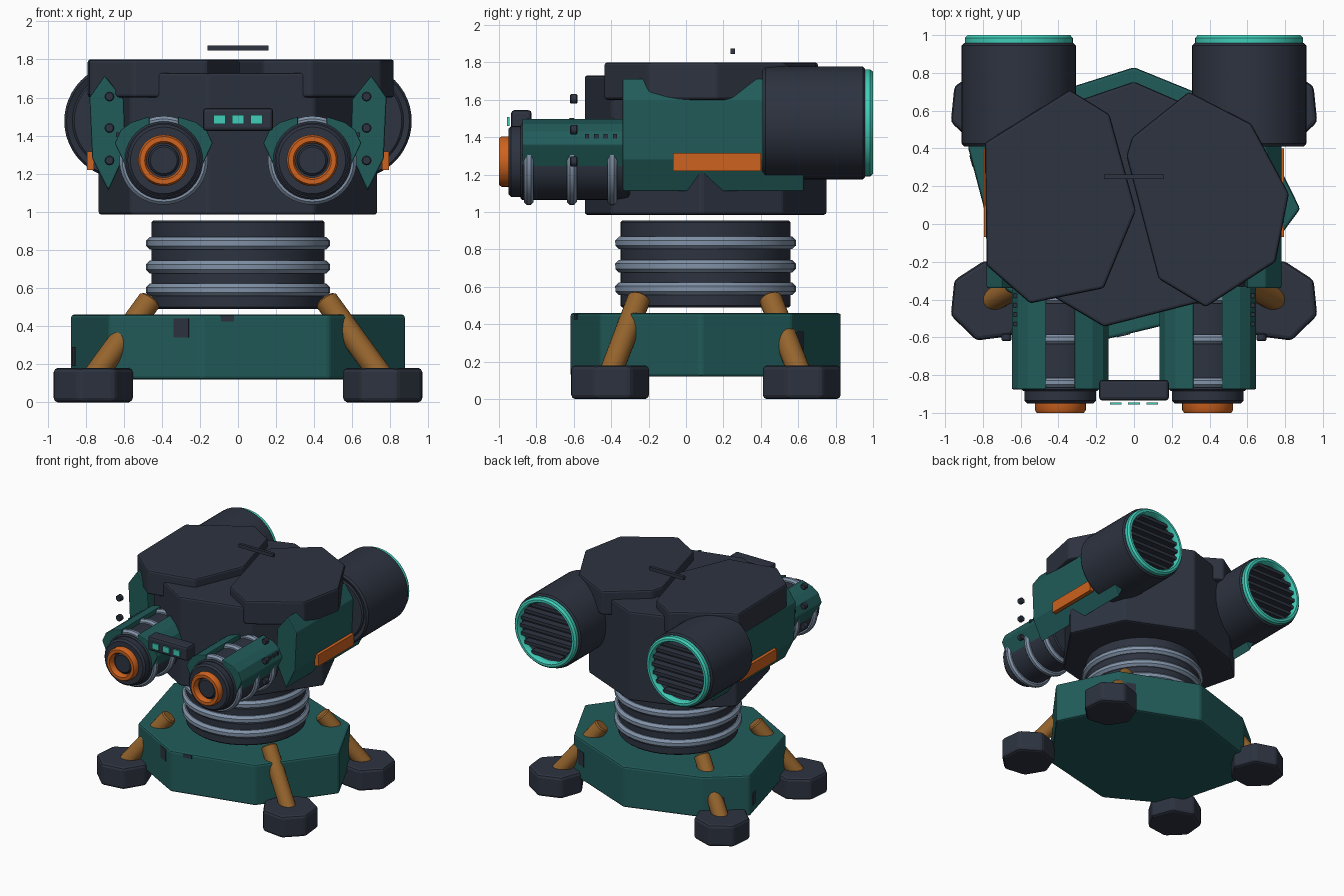
import bpy, bmesh, math
from mathutils import Vector, Matrix

if "Cube" in bpy.data.objects:
    bpy.data.objects.remove(bpy.data.objects["Cube"], do_unlink=True)


def material(name, rgb):
    m = bpy.data.materials.new(name)
    m.use_nodes = True
    m.diffuse_color = (*rgb, 1)
    m.node_tree.nodes["Principled BSDF"].inputs["Base Color"].default_value = (*rgb, 1)
    return m


SLATE = material("dark slate", (.026, .033, .051))
GREEN = material("deep teal green", (.015, .107, .102))
ORANGE = material("orange", (.61, .122, .013))
BROWN = material("bronze", (.30, .127, .026))
STEEL = material("blue steel", (.22, .287, .39))
CYAN = material("bright cyan", (.051, .61, .485))


def finish(name, bm, mat, bevel=0, smooth=False):
    bmesh.ops.remove_doubles(bm, verts=bm.verts, dist=1e-5)
    bmesh.ops.recalc_face_normals(bm, faces=bm.faces)
    me = bpy.data.meshes.new(name)
    bm.to_mesh(me)
    bm.free()
    me.materials.append(mat)
    ob = bpy.data.objects.new(name, me)
    bpy.context.collection.objects.link(ob)
    if bevel:
        mod = ob.modifiers.new("edge bevel", 'BEVEL')
        mod.width, mod.segments = bevel, 2
    if smooth:
        bpy.ops.object.select_all(action='DESELECT')
        ob.select_set(True)
        bpy.context.view_layer.objects.active = ob
        bpy.ops.object.shade_smooth_by_angle(angle=math.radians(35))
    return ob


def prism(name, pts, lo, hi, mat, axis='z', bevel=.01):
    """Extrude an outline along z (x, y points) or along y (x, z points)."""
    bm = bmesh.new()
    place = (lambda p, h: (p[0], p[1], h)) if axis == 'z' else (lambda p, h: (p[0], h, p[1]))
    a = [bm.verts.new(place(p, lo)) for p in pts]
    b = [bm.verts.new(place(p, hi)) for p in pts]
    bm.faces.new(a)
    bm.faces.new(b)
    for i in range(len(pts)):
        j = (i + 1) % len(pts)
        bm.faces.new((a[i], a[j], b[j], b[i]))
    return finish(name, bm, mat, bevel)


def box(name, centre, size, mat, bevel=0, turn=0):
    bm = bmesh.new()
    m = Matrix.Translation(centre) @ Matrix.Rotation(turn, 4, 'Z') @ Matrix.Diagonal((*size, 1))
    bmesh.ops.create_cube(bm, size=1, matrix=m)
    return finish(name, bm, mat, bevel)


def lathe(name, profile, centre, mat, direction=(0, 0, 1), n=40):
    """Spin a closed (radius, height) profile about an axis."""
    bm = bmesh.new()
    m = Matrix.Translation(centre) @ Vector(direction).to_track_quat('Z', 'Y').to_matrix().to_4x4()
    rows = [[bm.verts.new(m @ Vector((r * math.cos(2 * math.pi * k / n),
                                      r * math.sin(2 * math.pi * k / n), h)))
             for k in range(n)] for r, h in profile]
    for a, b in zip(rows, rows[1:] + rows[:1]):
        for k in range(n):
            j = (k + 1) % n
            bm.faces.new((a[k], a[j], b[j], b[k]))
    bmesh.ops.remove_doubles(bm, verts=bm.verts, dist=1e-5)
    bmesh.ops.dissolve_degenerate(bm, edges=bm.edges, dist=1e-6)
    return finish(name, bm, mat, smooth=True)


def drum(name, r, lo, hi, centre, mat, direction=(0, 0, 1), c=.01, n=40):
    prof = [(0, lo), (r - c, lo), (r, lo + c), (r, hi - c), (r - c, hi), (0, hi)]
    bm = bmesh.new()
    m = Matrix.Translation(centre) @ Vector(direction).to_track_quat('Z', 'Y').to_matrix().to_4x4()
    rows = [[bm.verts.new(m @ Vector((q * math.cos(2 * math.pi * k / n),
                                      q * math.sin(2 * math.pi * k / n), h)))
             for k in range(n)] for q, h in prof[1:-1]]
    bm.faces.new(rows[0])
    bm.faces.new(rows[-1])
    for a, b in zip(rows, rows[1:]):
        for k in range(n):
            j = (k + 1) % n
            bm.faces.new((a[k], a[j], b[j], b[k]))
    return finish(name, bm, mat, smooth=True)


def hoop(name, major, minor, centre, mat, direction=(0, 0, 1)):
    prof = [(major + minor * math.cos(i * math.pi / 4 + .39),
             minor * math.sin(i * math.pi / 4 + .39)) for i in range(8)]
    return lathe(name, prof, centre, mat, direction)


FRONT, BACK = (0, -1, 0), (0, 1, 0)

# Base slab and a few worn patches on its rim
outline = [(.88, .08), (.64, .57), (0, .83), (-.6, .64), (-.88, .41),
           (-.68, -.35), (-.19, -.62), (.48, -.46)]
prism("base", outline, .12, .46, GREEN, bevel=.015)
for edge, t, z, w, h in [(5, .78, .39, .09, .1), (1, .15, .3, .08, .12),
                         (6, .2, .44, .07, .03), (3, .4, .22, .05, .14), (4, .1, .24, .06, .1)]:
    a, b = Vector(outline[edge]), Vector(outline[(edge + 1) % 8])
    p, d = a.lerp(b, t), b - a
    box("worn_patch", (p.x, p.y, z), (w, .008, h), SLATE, turn=math.atan2(d.y, d.x))

# Four feet with slanted struts
for s in (-1, 1):
    for y, top_y in ((-.41, -.25), (.615, .45)):
        foot = [(s * (-.765 - .218 * math.cos(i * math.tau / 7 - .35)) * -1 * -1,
                 y - .218 * math.sin(i * math.tau / 7 - .35) * -1) for i in range(7)]
        prism("foot", foot, 0, .18, SLATE, bevel=.022)
        low, high = Vector((s * .765, y, .12)), Vector((s * .46, top_y, .54))
        drum("strut", .062, 0, (high - low).length, low, BROWN, high - low, n=20)

# Ribbed neck
drum("neck", .455, .49, .955, (0, .105, 0), SLATE)
for z in (.59, .71, .835):
    hoop("neck_ring", .45, .036, (0, .105, z), STEEL)

# Turret body
body = [(x * .835, .105 + (y - .105) * .895) for x, y in outline]
prism("body", body, .985, 1.73, SLATE, bevel=.015)

# Two roof plates and the bar above them
left_plate = [(-.79, .43), (-.34, .71), (-.13, .58), (.01, .07),
              (-.16, -.34), (-.55, -.42), (-.78, -.22)]
right_plate = [(.29, .70), (.62, .53), (.82, .16), (.75, -.2),
               (.38, -.44), (.13, -.29), (-.04, .36), (-.01, .46)]
prism("right_roof_plate", left_plate, 1.60, 1.80, SLATE, bevel=.015)
prism("left_roof_plate", right_plate, 1.60, 1.80, SLATE, bevel=.015)
box("antenna_bar", (0, .25, 1.86), (.32, .025, .028), SLATE)

for s in (-1, 1):
    # Side armour, its stripe and the rivets standing off its front
    armour = [(.70, 1.715), (.60, 1.59), (.59, 1.31), (.68, 1.11), (.765, 1.28), (.78, 1.60)]
    prism("side_armour", [(s * x, z) for x, z in armour], -.34, .63, GREEN, 'y', .008)
    box("side_stripe", (s * .775, .165, 1.268), (.036, .47, .095), ORANGE)
    for z in (1.605, 1.44, 1.27):
        drum("rivet", .026, -.02, .02, (s * .675, -.6, z), SLATE, FRONT, .006, 12)

    # Rear thruster with glowing rim and slats
    hub = (s * .61, 0, 1.477)
    lathe("thruster_shell", [(.29, .41), (.302, .425), (.302, .945), (.29, .957),
                             (.245, .957), (.245, .43)], hub, SLATE, BACK, 48)
    drum("thruster_core", .26, .41, .9, hub, SLATE, BACK)
    lathe("thruster_rim", [(.243, .95), (.286, .95), (.286, .985), (.272, 1),
                           (.253, 1), (.243, .985)], hub, CYAN, BACK, 48)
    for i in range(-3, 4):
        z = i * .066
        w = 2 * math.sqrt(.24 ** 2 - z * z)
        box("thruster_slat", (s * .61, .95, 1.477 + z), (w, .06, .026), SLATE)

    # Gun barrel with rings and muzzle
    axis = (s * .39, 0, 1.27)
    drum("barrel", .205, .3, .885, axis, SLATE, FRONT)
    drum("muzzle", .19, .87, .95, axis, SLATE, FRONT, .015)
    lathe("muzzle_ring", [(.09, .94), (.135, .94), (.135, .985), (.125, 1),
                          (.1, 1), (.09, .985)], axis, ORANGE, FRONT)
    drum("bore", .08, .93, .97, axis, SLATE, FRONT)
    for y in (.395, .61, .84):
        hoop("barrel_ring", .207, .028, (axis[0], -y, axis[2]), STEEL, FRONT)

    # Pair of shroud panels over each barrel, with vents on the outer one
    shroud = [(.075, .23), (.17, .2), (.225, .16), (.257, .09), (.2, -.03),
              (.185, .06), (.14, .14), (.075, .185)]
    for k in (-1, 1):
        prism("barrel_shroud", [(axis[0] + k * x, 1.27 + z) for x, z in shroud],
              -.875, -.33, GREEN, 'y', .006)
    for i in range(4):
        box("vent", (s * .63, -.53 + .05 * i, 1.405), (.02, .022, .025), SLATE)

# Sensor bar with three lights
box("sensor_bar", (0, -.88, 1.485), (.37, .11, .12), SLATE, .018)
for x in (-.097, 0, .097):
    box("sensor_light", (x, -.95, 1.485), (.062, .012, .048), CYAN)
